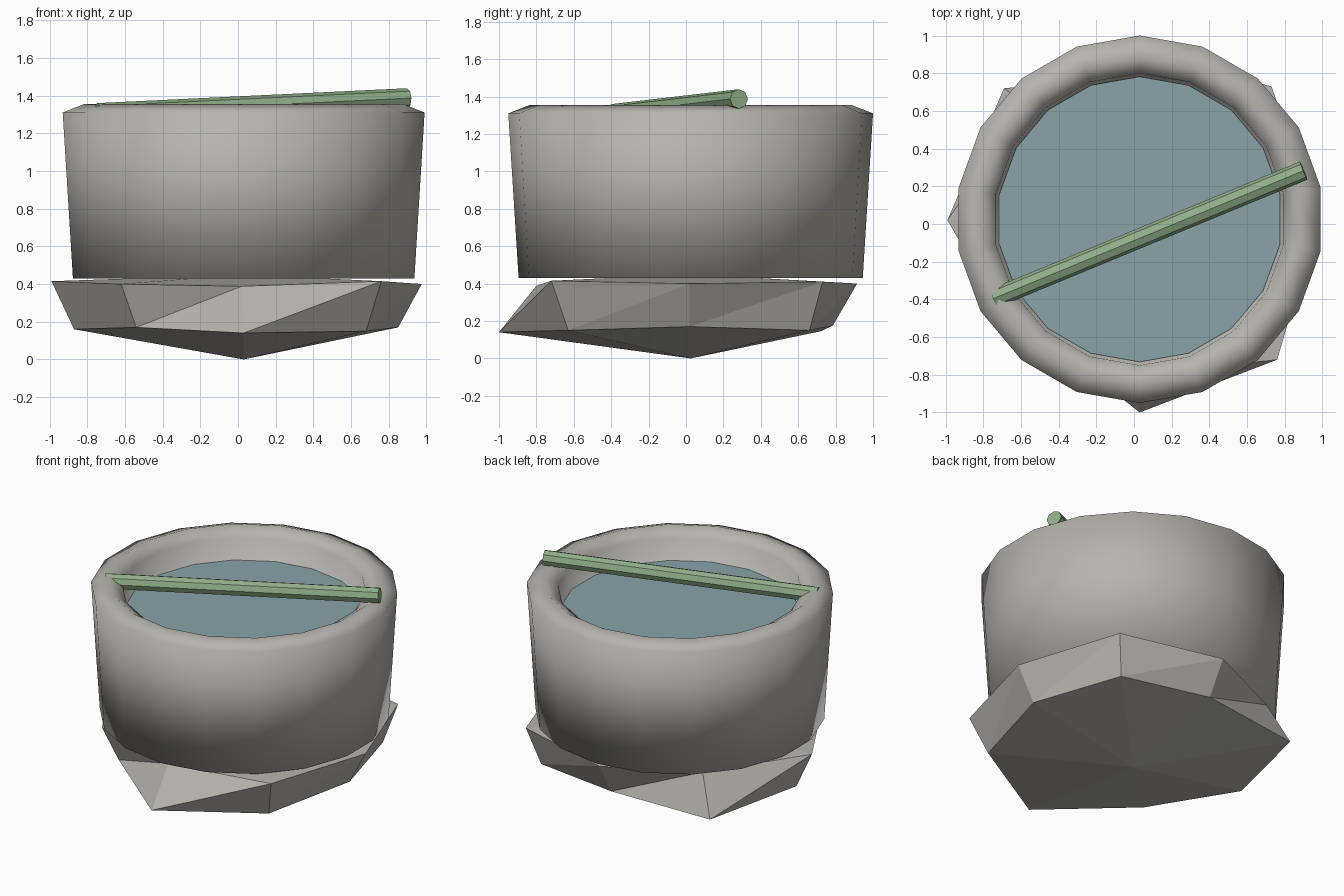
import bpy, bmesh
from math import cos, sin, tau, radians
from mathutils import Vector

if "Cube" in bpy.data.objects:
    bpy.data.objects.remove(bpy.data.objects["Cube"], do_unlink=True)

CENTRE = Vector((0.03, 0.025, 0))
SIDES = 18


def material(name, colour):
    mat = bpy.data.materials.new(name)
    mat.use_nodes = True
    mat.diffuse_color = (*colour, 1)
    mat.node_tree.nodes["Principled BSDF"].inputs["Base Color"].default_value = (*colour, 1)
    return mat


def finish(bm, name, mat, smooth=False):
    bmesh.ops.recalc_face_normals(bm, faces=bm.faces)
    for face in bm.faces:
        face.smooth = smooth
    mesh = bpy.data.meshes.new(name)
    bm.to_mesh(mesh)
    bm.free()
    mesh.materials.append(mat)
    obj = bpy.data.objects.new(name, mesh)
    bpy.context.collection.objects.link(obj)
    return obj


def ring(bm, radius, z):
    angles = [radians(90) + tau * i / SIDES for i in range(SIDES)]
    return [bm.verts.new(CENTRE + Vector((radius * cos(a), radius * sin(a), z))) for a in angles]


def bridge(bm, low, high):
    n = len(low)
    for i in range(n):
        j = (i + 1) % n
        bm.faces.new((low[i], low[j], high[j], high[i]))


stone = material("grey stone", (0.47, 0.458, 0.425))
water_blue = material("water blue", (0.25, 0.37, 0.40))
cane_green = material("cane green", (0.28, 0.43, 0.25))

# Basin: lathed wall, rounded rim, inner wall and floor
bm = bmesh.new()
profile = [(0.92, 0.43), (0.975, 1.31), (0.86, 1.355), (0.775, 1.3), (0.755, 1.1)]
rings = [ring(bm, r, z) for r, z in profile]
for low, high in zip(rings, rings[1:]):
    bridge(bm, low, high)
bm.faces.new(rings[0])
bm.faces.new(rings[-1])
finish(bm, "basin", stone, smooth=True)

# Water surface
bm = bmesh.new()
bm.faces.new(ring(bm, 0.757, 1.15))
finish(bm, "water", water_blue)

# Rough base stone: two uneven eight-sided rings between shallow points
upper = [(0.975, 0.02, 0.40), (0.73, 0.73, 0.41), (0.03, 0.915, 0.40), (-0.57, 0.63, 0.41),
         (-0.99, 0.02, 0.415), (-0.62, -0.62, 0.40), (0.02, -0.8, 0.388), (0.76, -0.72, 0.415)]
lower = [(0.85, 0.02, 0.17), (0.66, 0.66, 0.15), (0.03, 0.785, 0.175), (-0.69, 0.72, 0.145),
         (-0.87, 0.02, 0.16), (-0.54, -0.55, 0.17), (0.03, -1.0, 0.14), (0.68, -0.63, 0.15)]
bm = bmesh.new()
up = [bm.verts.new(p) for p in upper]
lo = [bm.verts.new(p) for p in lower]
top = bm.verts.new((0.03, 0.025, 0.45))
bottom = bm.verts.new((0.03, 0.025, 0))
for i in range(8):
    j = (i + 1) % 8
    bm.faces.new((lo[i], lo[j], up[j]))
    bm.faces.new((lo[i], up[j], up[i]))
    bm.faces.new((up[i], up[j], top))
    bm.faces.new((lo[j], lo[i], bottom))
finish(bm, "base_stone", stone)

# Cane resting across the rim
start, end = Vector((-0.745, -0.395, 1.308)), Vector((0.9, 0.283, 1.387))
axis = (end - start).normalized()
side = axis.cross(Vector((0, 0, 1))).normalized()
rise = side.cross(axis)
bm = bmesh.new()
ends = [[bm.verts.new(p + 0.052 * (side * cos(tau * i / 8) + rise * sin(tau * i / 8)))
         for i in range(8)] for p in (start, end)]
bridge(bm, *ends)
for cap in ends:
    bm.faces.new(cap)
finish(bm, "cane", cane_green)
